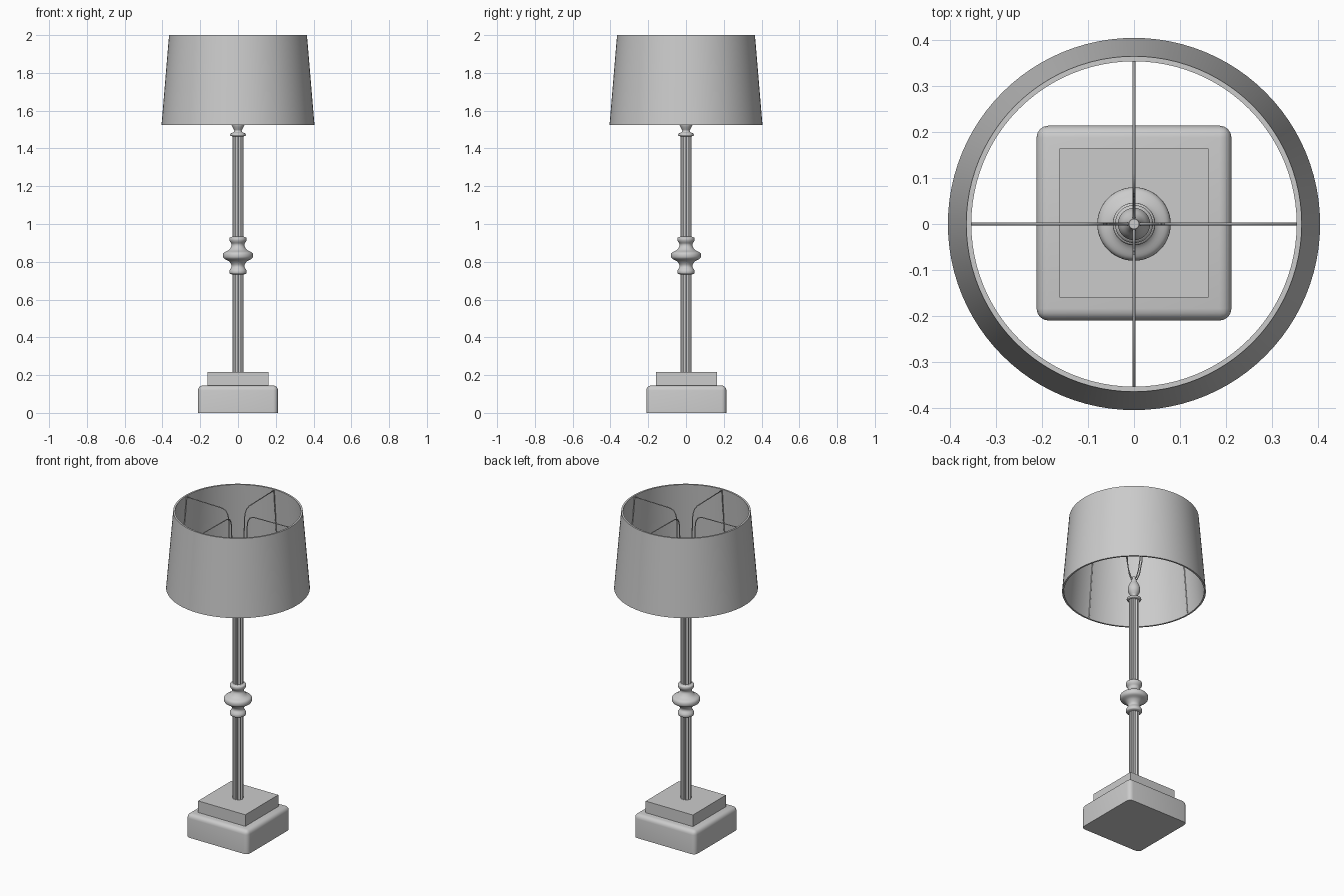
import bpy, bmesh
from math import sin, cos, pi
from mathutils import Vector

cube = bpy.data.objects.get("Cube")
if cube:
    bpy.data.objects.remove(cube)

GREY = (0.6, 0.6, 0.6, 1)
grey = bpy.data.materials.new("plain_grey")
grey.use_nodes = True
grey.diffuse_color = GREY
grey.node_tree.nodes["Principled BSDF"].inputs["Base Color"].default_value = GREY


def finish(name, bm, smooth=True, angle=40):
    bmesh.ops.recalc_face_normals(bm, faces=bm.faces)
    mesh = bpy.data.meshes.new(name)
    bm.to_mesh(mesh)
    bm.free()
    obj = bpy.data.objects.new(name, mesh)
    bpy.context.collection.objects.link(obj)
    mesh.materials.append(grey)
    if smooth:
        bpy.ops.object.select_all(action='DESELECT')
        obj.select_set(True)
        bpy.context.view_layer.objects.active = obj
        bpy.ops.object.shade_smooth_by_angle(angle=angle * pi / 180)
    return obj


def loft(name, rings, closed=False):
    """Skin a stack of equal point rings."""
    bm = bmesh.new()
    rows = [[bm.verts.new(p) for p in ring] for ring in rings]
    pairs = list(zip(rows, rows[1:]))
    if closed:
        pairs.append((rows[-1], rows[0]))
    else:
        bm.faces.new(rows[0])
        bm.faces.new(rows[-1])
    for a, b in pairs:
        for i in range(len(a)):
            j = (i + 1) % len(a)
            bm.faces.new((a[i], a[j], b[j], b[i]))
    return finish(name, bm)


def ring(r, z, n):
    return [(r * cos(2 * pi * i / n), r * sin(2 * pi * i / n), z) for i in range(n)]


def lathe(name, profile, n=48, closed=False):
    return loft(name, [ring(r, z, n) for r, z in profile], closed)


def smooth_profile(points, steps=5):
    """Catmull-Rom curve through profile points."""
    pts = [Vector(p) for p in points]
    pts = [pts[0]] + pts + [pts[-1]]
    out = []
    for a, b, c, d in zip(pts, pts[1:], pts[2:], pts[3:]):
        for k in range(steps):
            t = k / steps
            out.append(0.5 * (2 * b + (c - a) * t + (2 * a - 5 * b + 4 * c - d) * t * t
                              + (3 * b - a - 3 * c + d) * t ** 3))
    return out + [pts[-1]]


def block(name, half, z0, z1, offset, bevel=0.0):
    bm = bmesh.new()
    bmesh.ops.create_cube(bm, size=1)
    for v in bm.verts:
        v.co = (v.co.x * 2 * half + offset[0], v.co.y * 2 * half + offset[1],
                z1 if v.co.z > 0 else z0)
    if bevel:
        edges = [e for e in bm.edges if max(v.co.z for v in e.verts) > z0 + 0.01]
        bmesh.ops.bevel(bm, geom=edges, offset=bevel, segments=4, profile=0.5,
                        affect='EDGES', clamp_overlap=True)
    return finish(name, bm, smooth=bool(bevel))


# Stepped square base
block("base_plinth", 0.212, 0.0, 0.145, (0, 0.002), 0.026)
block("base_step", 0.162, 0.14, 0.217, (0, 0.002))


# Fluted pole
def fluted(z, flutes=12, sub=6, r=0.03, depth=0.006):
    n = flutes * sub
    pts = []
    for i in range(n):
        a = 2 * pi * i / n
        rr = r - depth * sin(pi * (i % sub) / sub)
        pts.append((rr * cos(a), rr * sin(a), z))
    return pts


loft("fluted_pole", [fluted(0.21), fluted(1.475)])

# Turned knob halfway up the pole
half_knob = [(0.08, 0), (0.074, 0.016), (0.05, 0.029), (0.036, 0.046),
             (0.034, 0.06), (0.042, 0.073), (0.046, 0.083), (0.044, 0.095), (0.03, 0.1)]
knob = [(r, 0.833 - h) for r, h in reversed(half_knob)] + [(r, 0.833 + h) for r, h in half_knob[1:]]
lathe("pole_knob", smooth_profile(knob))

# Collar and finial under the shade
lathe("top_collar", smooth_profile([(0.026, 1.463), (0.039, 1.467), (0.041, 1.474),
                                    (0.035, 1.481), (0.022, 1.487), (0.02, 1.496),
                                    (0.026, 1.507), (0.033, 1.522), (0.035, 1.54),
                                    (0.03, 1.56), (0.02, 1.58), (0.013, 1.6), (0.011, 1.615)]))

# Open tapered shade with a thin wall
lathe("lamp_shade", [(0.405, 1.523), (0.365, 2.0), (0.354, 2.0), (0.395, 1.523)], 96, True)

# Four bent wires carrying the shade
path = [(0.008, 1.6), (0.022, 1.61), (0.04, 1.65), (0.058, 1.74), (0.063, 1.92),
        (0.068, 1.955), (0.083, 1.98), (0.11, 1.99), (0.354, 1.994), (0.393, 1.53)]
for i in range(4):
    a = i * pi / 2
    curve = bpy.data.curves.new("shade_wire", 'CURVE')
    curve.dimensions = '3D'
    curve.bevel_depth = 0.003
    curve.bevel_resolution = 2
    curve.use_fill_caps = True
    spline = curve.splines.new('POLY')
    spline.points.add(len(path) - 1)
    for p, (r, z) in zip(spline.points, path):
        p.co = (r * cos(a), r * sin(a), z, 1)
    curve.materials.append(grey)
    wire = bpy.data.objects.new("shade_wire_%d" % (i + 1), curve)
    bpy.context.collection.objects.link(wire)
